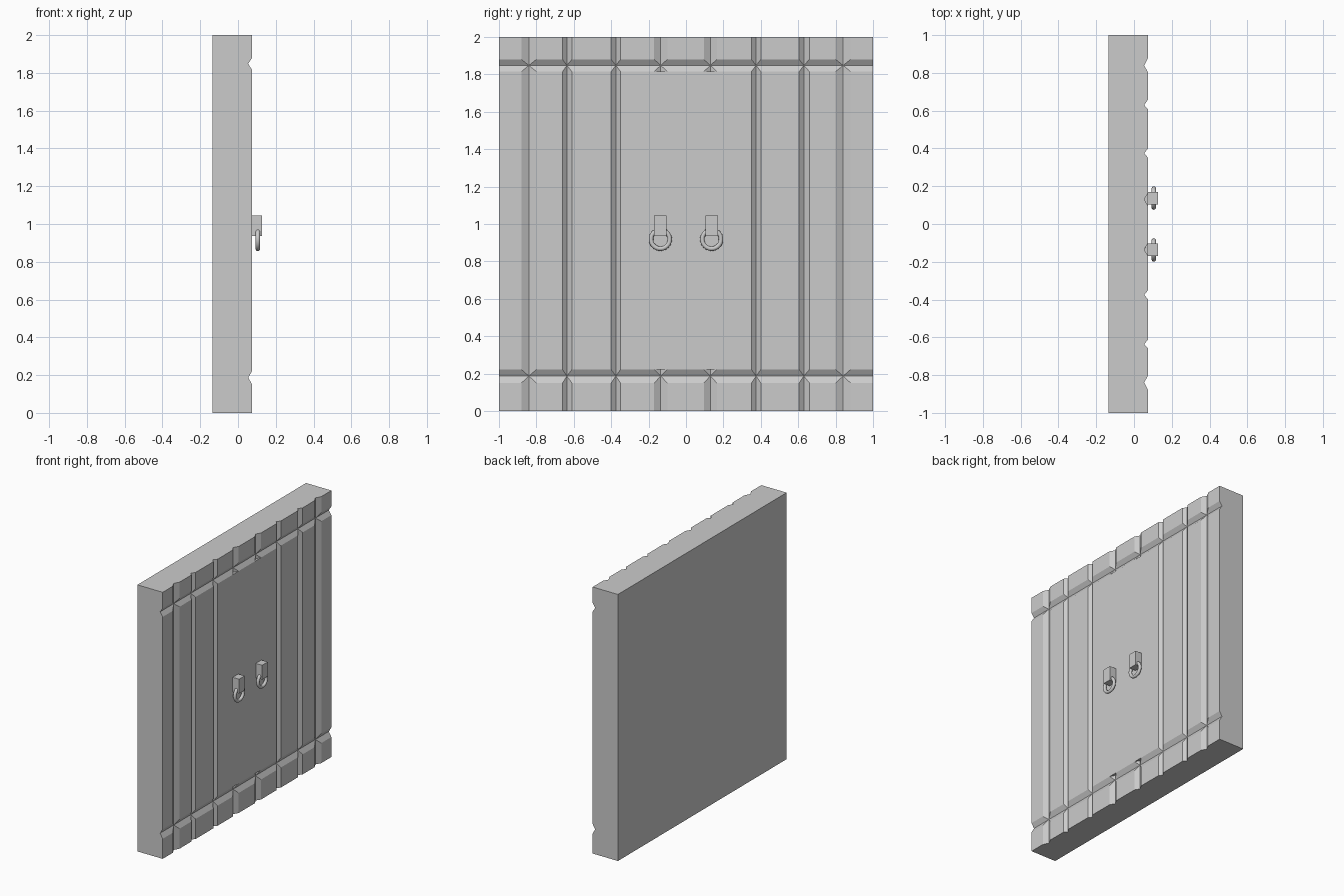
import bpy, bmesh

if "Cube" in bpy.data.objects:
    bpy.data.objects.remove(bpy.data.objects["Cube"])

FACE = 0.075   # x of the decorated face


def box(name, lo, hi):
    bpy.ops.mesh.primitive_cube_add(size=1, location=[(a + b) / 2 for a, b in zip(lo, hi)])
    ob = bpy.context.object
    ob.name = name
    ob.scale = [b - a for a, b in zip(lo, hi)]
    bpy.ops.object.transform_apply(location=False, rotation=False, scale=True)
    return ob


def cut_groove(target, along, start, apex, end, lo, hi, depth=0.021):
    """Cut a V groove, running along 'z' or 'y', into the +x face."""
    over = 0.5
    k = (depth + over) / depth
    section = [(FACE - depth, apex),
               (FACE + over, apex + (end - apex) * k),
               (FACE + over, apex + (start - apex) * k)]
    bm = bmesh.new()
    rings = [[bm.verts.new((x, t, s) if along == 'z' else (x, s, t)) for x, t in section]
             for s in (lo, hi)]
    bm.faces.new(rings[0])
    bm.faces.new(rings[1])
    for i in range(3):
        j = (i + 1) % 3
        bm.faces.new((rings[0][i], rings[0][j], rings[1][j], rings[1][i]))
    bmesh.ops.recalc_face_normals(bm, faces=bm.faces)
    mesh = bpy.data.meshes.new("groove_cutter")
    bm.to_mesh(mesh)
    bm.free()
    cutter = bpy.data.objects.new("groove_cutter", mesh)
    bpy.context.collection.objects.link(cutter)
    cutter.hide_render = True
    mod = target.modifiers.new("groove", 'BOOLEAN')
    mod.operation = 'DIFFERENCE'
    mod.solver = 'EXACT'
    mod.object = cutter
    bpy.context.view_layer.objects.active = target
    bpy.ops.object.modifier_apply(modifier=mod.name)
    bpy.data.objects.remove(cutter)


# Door slab
door = box("door_slab", (-0.135, -1, 0), (FACE, 1, 2))

# Plank gaps running the full height
for a, m, b in [(-0.88, -0.84, -0.80), (-0.66, -0.637, -0.61), (-0.40, -0.375, -0.35),
                (0.35, 0.375, 0.40), (0.605, 0.63, 0.66), (0.80, 0.84, 0.88)]:
    cut_groove(door, 'z', a, m, b, -0.1, 2.1)

# Middle gaps, only at the top and bottom ends
for a, m, b in [(-0.17, -0.135, -0.10), (0.095, 0.13, 0.165)]:
    for lo, hi in [(-0.1, 0.222), (1.815, 2.1)]:
        cut_groove(door, 'z', a, m, b, lo, hi)

# Horizontal grooves near the top and bottom
for a, m, b in [(0.15, 0.187, 0.222), (1.815, 1.848, 1.88)]:
    cut_groove(door, 'y', a, m, b, -1.1, 1.1)

# Door handles: mounting block and hanging ring
for side, label in ((-1, "left"), (1, "right")):
    y = side * 0.137
    box(label + "_handle_block", (FACE - 0.002, y - 0.033, 0.937), (0.128, y + 0.033, 1.045))
    bpy.ops.mesh.primitive_torus_add(major_radius=0.050, minor_radius=0.012,
                                     major_segments=32, minor_segments=12,
                                     location=(0.105, y, 0.918), rotation=(0, 1.5707963, 0))
    ring = bpy.context.object
    ring.name = label + "_handle_ring"
    bpy.ops.object.shade_smooth()
